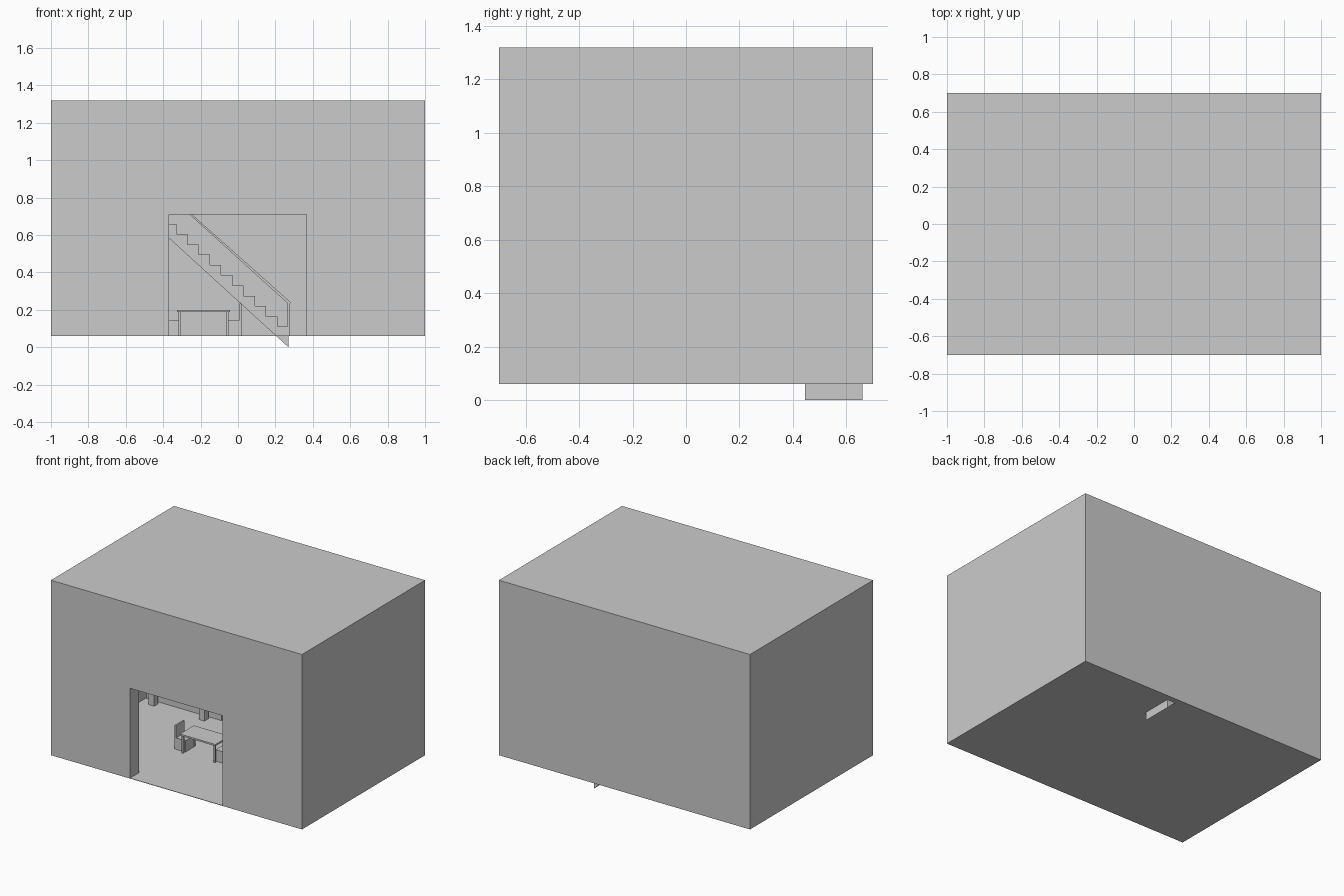
import bpy, bmesh, math

if "Cube" in bpy.data.objects:
    bpy.data.objects.remove(bpy.data.objects["Cube"])


def make_object(name, bm):
    bmesh.ops.recalc_face_normals(bm, faces=bm.faces)
    mesh = bpy.data.meshes.new(name)
    bm.to_mesh(mesh)
    bm.free()
    obj = bpy.data.objects.new(name, mesh)
    bpy.context.collection.objects.link(obj)
    return obj


def box(name, x, y, z):
    bm = bmesh.new()
    bmesh.ops.create_cube(bm, size=1)
    for v in bm.verts:
        for i, (a, b) in enumerate((x, y, z)):
            v.co[i] = (a + b) / 2 + v.co[i] * (b - a)
    return make_object(name, bm)


def extrude_y(name, profile, y0, y1):
    bm = bmesh.new()
    face = bm.faces.new([bm.verts.new((x, y0, z)) for x, z in profile])
    geom = bmesh.ops.extrude_face_region(bm, geom=[face])["geom"]
    for v in geom:
        if isinstance(v, bmesh.types.BMVert):
            v.co.y = y1
    return make_object(name, bm)


FLOOR, UPPER, ROOF = 0.06, 0.71, 1.32
T = 0.006

# Building shell
box("ground_floor", (-1, 1), (-0.7, 0.7), (FLOOR, FLOOR + 0.003))
box("roof", (-1, 1), (-0.7, 0.7), (ROOF - T, ROOF))
box("back_wall", (-1, 1), (0.7 - T, 0.7), (FLOOR, ROOF))
box("left_wall", (-1, -1 + T), (-0.7, 0.7), (FLOOR, ROOF))
box("right_wall", (1 - T, 1), (-0.7, 0.7), (FLOOR, ROOF))
box("front_wall_left", (-1, -0.37), (-0.7, -0.6), (FLOOR, UPPER))
box("front_wall_right", (0.365, 1), (-0.7, -0.6), (FLOOR, UPPER))
box("front_wall_upper", (-1, 1), (-0.7, -0.6), (UPPER, ROOF))

# Upper floor, leaving a stairwell at the back
box("upper_floor", (-1, 1), (-0.6, 0.44), (UPPER, UPPER + 0.01))
box("upper_landing", (-1, -0.455), (0.44, 0.7), (UPPER, UPPER + 0.01))
box("upper_floor_right", (0.28, 1), (0.44, 0.7), (UPPER, UPPER + 0.01))

# Stairs with stepped top and sloping underside
steps, rise, run = 12, 0.055, 0.06
profile = [(0.27, 0.0)]
for i in range(steps):
    x = 0.27 - i * run
    z = 0.11 + i * rise
    profile += [(x, z), (x - run, z)]
profile.append((0.27 - steps * run, 0.005 + steps * run * 0.906))
extrude_y("stairs", profile, 0.445, 0.66)

# Handrails and posts
for side, y in (("front", 0.445), ("back", 0.65)):
    extrude_y(side + "_handrail",
              [(0.28, 0.235), (0.265, 0.235), (-0.45, 0.883), (-0.45, 0.892), (0.28, 0.242)],
              y, y + 0.01)
    box(side + "_rail_post", (0.265, 0.278), (y, y + 0.01), (FLOOR, 0.24))
    box(side + "_rail_top_post", (-0.455, -0.445), (y, y + 0.01), (UPPER, 0.89))

# Dining table with a chair at each end
CX, CY = -0.185, -0.115
box("table_top", (CX - 0.142, CX + 0.142), (CY - 0.08, CY + 0.08), (0.188, 0.2))
for s in (-1, 1):
    for t in (-1, 1):
        lx, ly = CX + s * 0.127, CY + t * 0.065
        box("table_leg", (lx - 0.006, lx + 0.006), (ly - 0.006, ly + 0.006), (FLOOR, 0.188))
    a, b = sorted((CX + s * 0.12, CX + s * 0.205))
    box("chair_seat", (a, b), (CY - 0.048, CY + 0.048), (FLOOR, 0.145))
    a, b = sorted((CX + s * 0.194, CX + s * 0.205))
    box("chair_back", (a, b), (CY - 0.048, CY + 0.048), (0.145, 0.235))

# Counter and stools at the back left
box("counter", (-0.99, -0.39), (0.37, 0.43), (FLOOR, 0.24))
for x in (-0.9, -0.5):
    box("stool", (x - 0.022, x + 0.022), (0.3, 0.345), (FLOOR, 0.15))
